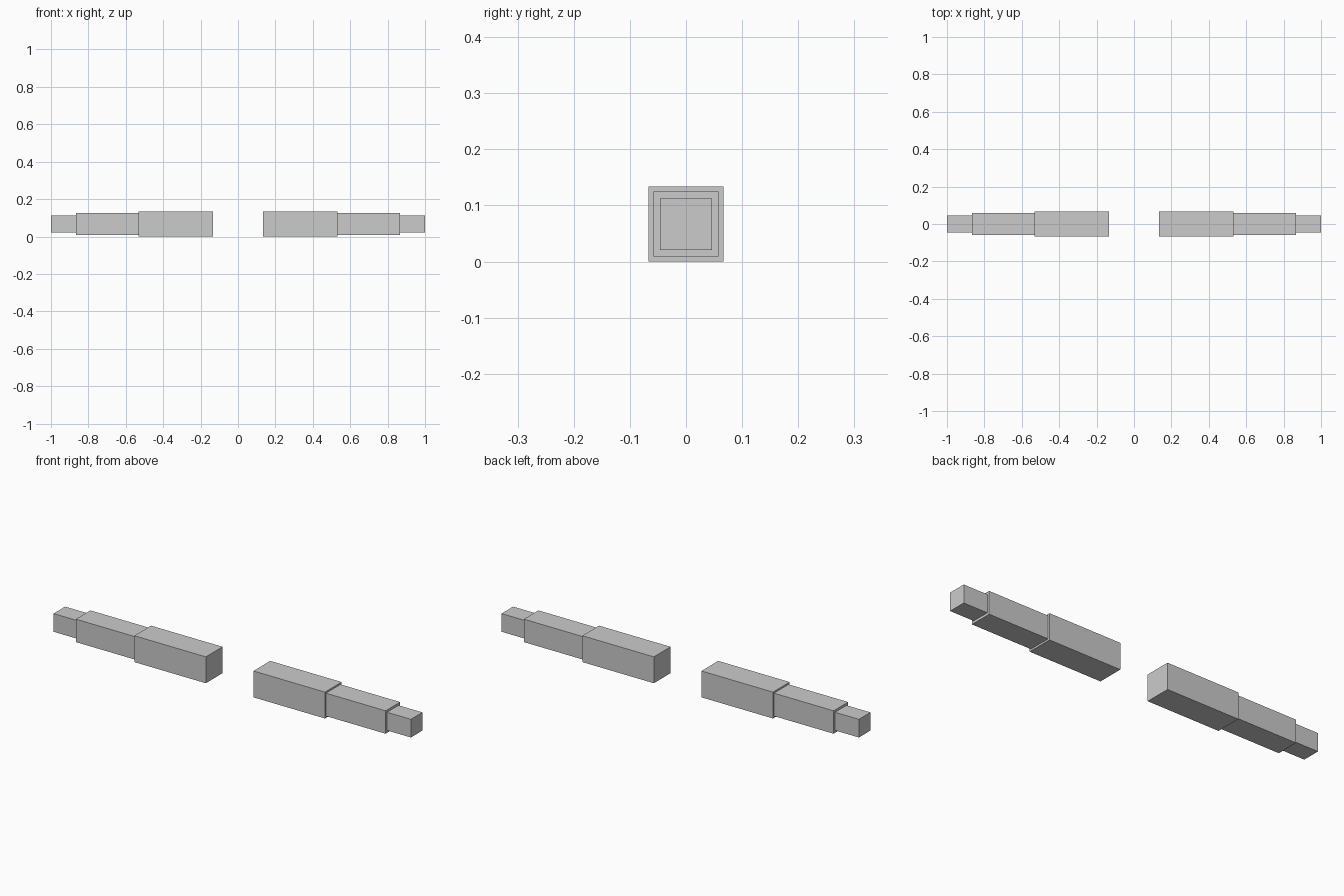
import bpy

if "Cube" in bpy.data.objects:
    bpy.data.objects.remove(bpy.data.objects["Cube"])

CENTRE_Z = 0.0667


def box(name, x0, x1, half):
    """Square-section bar along x from x0 to x1."""
    bpy.ops.mesh.primitive_cube_add(size=1, location=((x0 + x1) / 2, 0, CENTRE_Z))
    ob = bpy.context.object
    ob.name = name
    ob.scale = (abs(x1 - x0), 2 * half, 2 * half)
    bpy.ops.object.transform_apply(location=False, rotation=False, scale=True)
    return ob


# Stepped sections of one arm, from the inner end outward
sections = [
    ("inner_section", 0.1333, 0.5333, 0.0667),
    ("middle_section", 0.5333, 0.8667, 0.058),
    ("end_section", 0.8667, 1.0, 0.046),
]

# Left and right arms
for side, sign in (("left", -1), ("right", 1)):
    for name, x0, x1, half in sections:
        box(f"{side}_{name}", sign * x0, sign * x1, half)
